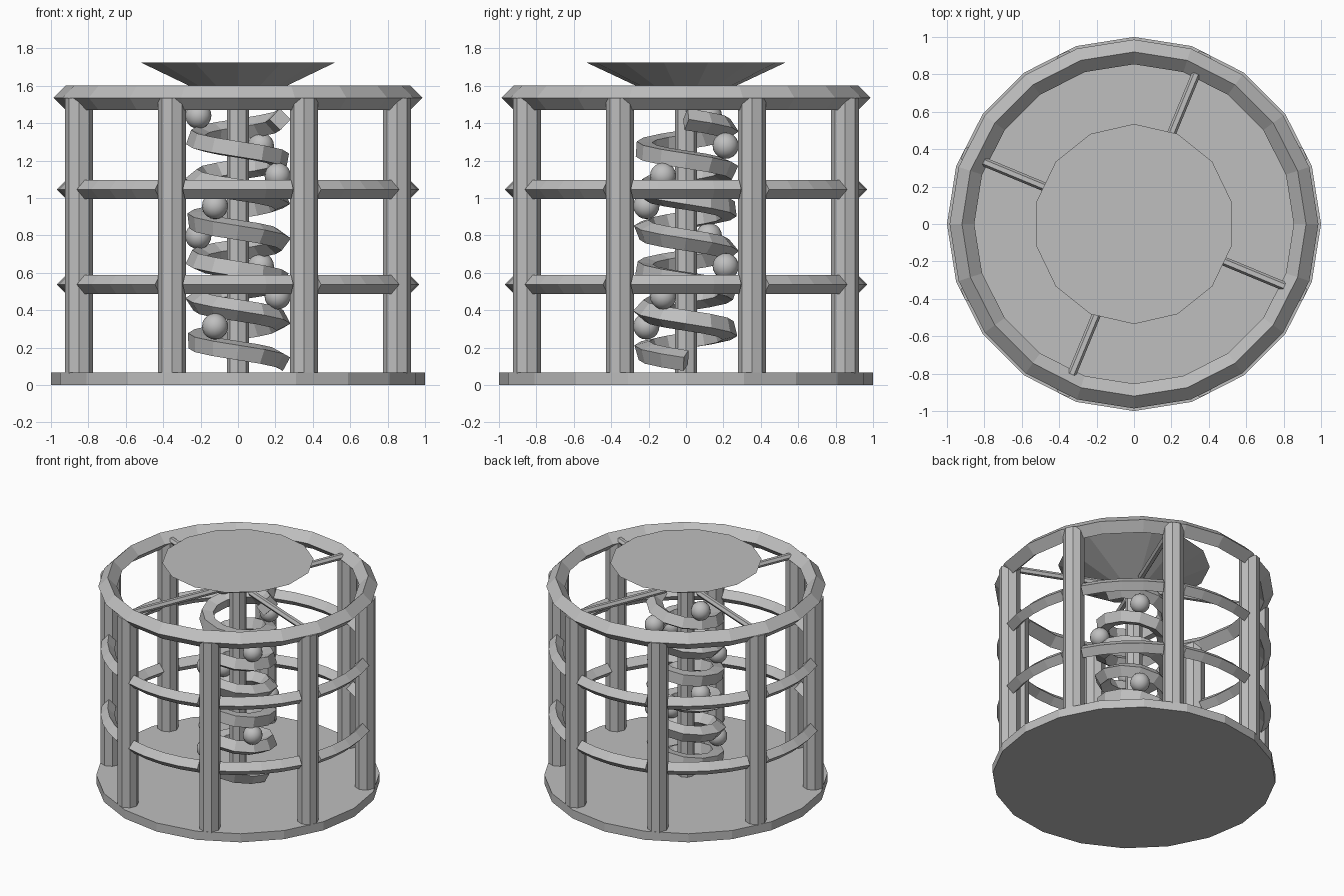
import bpy
import math

if "Cube" in bpy.data.objects:
    bpy.data.objects.remove(bpy.data.objects["Cube"])

grey = bpy.data.materials.new("plain_grey")
grey.diffuse_color = (0.52, 0.52, 0.52, 1.0)
grey.use_nodes = True
grey.node_tree.nodes["Principled BSDF"].inputs["Base Color"].default_value = grey.diffuse_color


def finish(name):
    ob = bpy.context.object
    ob.name = name
    ob.data.materials.clear()
    ob.data.materials.append(grey)
    return ob


def cylinder(name, sides, radius, z0, z1, x=0.0, y=0.0):
    bpy.ops.mesh.primitive_cylinder_add(vertices=sides, radius=radius, depth=z1 - z0,
                                        location=(x, y, (z0 + z1) / 2))
    return finish(name)


def bar(name, points, thickness):
    """Four-sided bar swept along a polyline."""
    curve = bpy.data.curves.new(name, 'CURVE')
    curve.dimensions = '3D'
    curve.bevel_depth = thickness
    curve.bevel_resolution = 0
    curve.use_fill_caps = True
    spline = curve.splines.new('POLY')
    spline.points.add(len(points) - 1)
    for p, co in zip(spline.points, points):
        p.co = (*co, 1.0)
    spline.use_smooth = False
    ob = bpy.data.objects.new(name, curve)
    bpy.context.collection.objects.link(ob)
    bpy.ops.object.select_all(action='DESELECT')
    ob.select_set(True)
    bpy.context.view_layer.objects.active = ob
    bpy.ops.object.convert(target='MESH')
    ob = finish(name)
    for poly in ob.data.polygons:
        poly.use_smooth = False
        poly.material_index = 0
    return ob


def polar(radius, degrees, z):
    a = math.radians(degrees)
    return (radius * math.cos(a), radius * math.sin(a), z)


CAGE = 0.92          # radius of the cage
START, PITCH, TURNS, STEPS = 1.42, 0.215, 6, 12

# Base plate and centre post
cylinder("base_plate", 20, 1.0, 0.0, 0.067)
cylinder("centre_post", 8, 0.06, 0.067, 1.56)

# Top rim
bpy.ops.mesh.primitive_torus_add(major_radius=CAGE, minor_radius=0.066, major_segments=20,
                                 minor_segments=4, location=(0, 0, 1.535))
finish("top_rim")

# Cage columns, and two levels of rails between them
for i in range(8):
    x, y, _ = polar(CAGE, 22.5 + 45 * i, 0)
    cylinder("column", 8, 0.075, 0.06, 1.535, x, y)
    for z in (0.537, 1.045):
        bar("rail", [polar(CAGE, 45 * i - 18 + 9 * k, z) for k in range(5)], 0.05)

# Funnel on top, with four spokes to the rim
bpy.ops.mesh.primitive_cone_add(vertices=14, radius1=0.13, radius2=0.535, depth=0.19,
                                location=(0, 0, 1.63))
finish("funnel")
for i in range(4):
    a = 67.5 + 90 * i
    bpy.ops.mesh.primitive_cylinder_add(vertices=6, radius=0.024, depth=0.70,
                                        location=polar(0.52, a, 1.545),
                                        rotation=(0, math.pi / 2, math.radians(a)))
    finish("spoke")

# Spiral track running down around the post
track = [polar(0.225, 360 * k / STEPS, START - PITCH * k / STEPS)
         for k in range(TURNS * STEPS + 1)]
bar("spiral_track", track, 0.058)

# Balls rolling down the track
for i in range(8):
    bpy.ops.mesh.primitive_uv_sphere_add(segments=16, ring_count=10, radius=0.07,
                                         location=polar(0.245, 150 + 270 * i, 1.44 - 0.161 * i))
    finish("ball")
    bpy.ops.object.shade_smooth()
